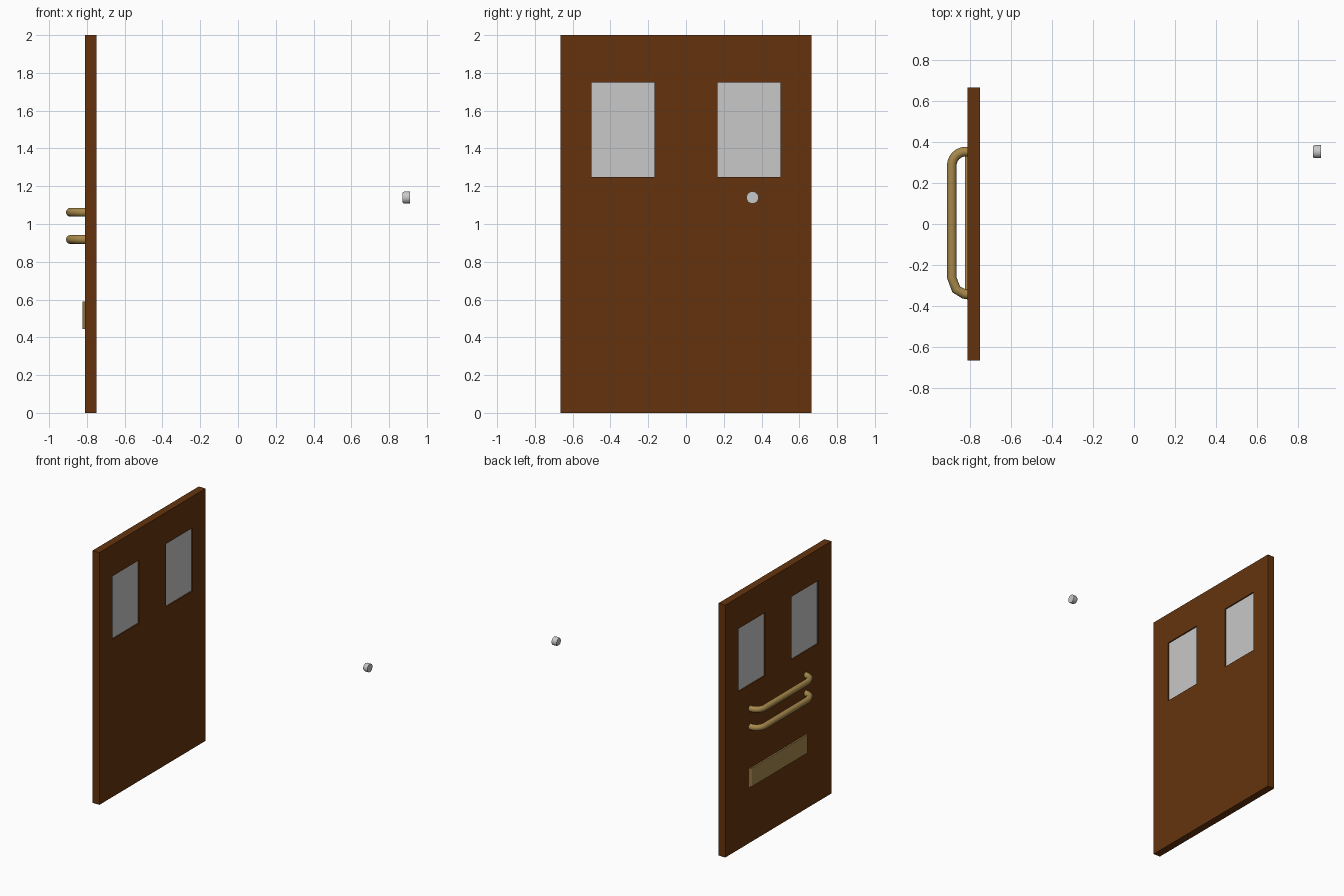
import bpy, bmesh, math
from mathutils import Vector

if "Cube" in bpy.data.objects:
    bpy.data.objects.remove(bpy.data.objects["Cube"])


def material(name, rgb):
    m = bpy.data.materials.new(name)
    m.diffuse_color = (*rgb, 1)
    m.use_nodes = True
    m.node_tree.nodes["Principled BSDF"].inputs["Base Color"].default_value = m.diffuse_color
    return m


wood = material("brown wood", (0.130, 0.034, 0.004))
brass = material("brass", (0.38, 0.245, 0.07))
grey = material("pale grey", (0.58, 0.58, 0.58))


def finish(name, bm, mat, smooth=False):
    bmesh.ops.recalc_face_normals(bm, faces=bm.faces[:])
    me = bpy.data.meshes.new(name)
    bm.to_mesh(me)
    bm.free()
    ob = bpy.data.objects.new(name, me)
    bpy.context.collection.objects.link(ob)
    me.materials.append(mat)
    if smooth:
        bpy.ops.object.select_all(action='DESELECT')
        ob.select_set(True)
        bpy.context.view_layer.objects.active = ob
        bpy.ops.object.shade_smooth_by_angle(angle=math.radians(40))
    return ob


# Door leaf: grid of faces on both sides, window cells left open and recessed
X0, X1, RECESS = -0.81, -0.75, 0.01
ys = [-0.665, -0.5, -0.167, 0.167, 0.5, 0.665]
zs = [0, 1.25, 1.75, 2]
bm = bmesh.new()
windows = []
for x in (X0, X1):
    for i in range(5):
        for j in range(3):
            y0, y1, z0, z1 = ys[i], ys[i + 1], zs[j], zs[j + 1]
            f = bm.faces.new([bm.verts.new((x, y, z)) for y, z in
                              ((y0, z0), (y1, z0), (y1, z1), (y0, z1))])
            if j == 1 and i in (1, 3):
                windows.append(f)
bmesh.ops.remove_doubles(bm, verts=bm.verts[:], dist=1e-5)
bmesh.ops.bridge_loops(bm, edges=[e for e in bm.edges if e.is_boundary])
bmesh.ops.recalc_face_normals(bm, faces=bm.faces[:])
for f in [f for f in bm.faces if abs(f.normal.x) > 0.9
          and 1.3 < f.calc_center_median().z < 1.7
          and 0.3 < abs(f.calc_center_median().y) < 0.4]:
    new = bmesh.ops.extrude_discrete_faces(bm, faces=[f])["faces"][0]
    new.material_index = 1
    side = 1 if new.calc_center_median().x < -0.78 else -1
    bmesh.ops.translate(bm, verts=new.verts[:], vec=(side * RECESS, 0, 0))
door = finish("door_leaf", bm, wood)
door.data.materials.append(grey)


# Pull handles: round tube swept along a path with bent ends
def handle(name, z, r=0.0235, sides=16):
    path = [Vector((X0, -0.343)), Vector((-0.825, -0.341)), Vector((-0.865, -0.318)),
            Vector((-0.887, -0.26))]
    for k in range(7):
        a = math.pi / 2 * k / 6
        path.append(Vector((-0.82 - 0.067 * math.cos(a), 0.282 + 0.07 * math.sin(a))))
    path.append(Vector((X0, 0.352)))
    bm = bmesh.new()
    rings = []
    for k, p in enumerate(path):
        t = (path[min(k + 1, len(path) - 1)] - path[max(k - 1, 0)]).normalized()
        if k in (0, len(path) - 1):
            t = Vector((-1 if k == 0 else 1, 0))
        n = Vector((-t.y, t.x))
        ring = []
        for s in range(sides):
            a = 2 * math.pi * s / sides
            q = p + n * r * math.cos(a)
            ring.append(bm.verts.new((q.x, q.y, z + r * math.sin(a))))
        rings.append(ring)
    for a, b in zip(rings, rings[1:]):
        for s in range(sides):
            u = (s + 1) % sides
            bm.faces.new((a[s], a[u], b[u], b[s]))
    bm.faces.new(rings[0])
    bm.faces.new(rings[-1])
    finish(name, bm, brass, True)


handle("upper_pull_handle", 1.062)
handle("lower_pull_handle", 0.918)

# Letter plate with sloped ends
bm = bmesh.new()
bmesh.ops.create_cube(bm, size=1)
for v in bm.verts:
    outer = v.co.x < 0
    v.co = (-0.822 if outer else X0,
            math.copysign(0.345 if outer else 0.365, v.co.y),
            0.59 if v.co.z > 0 else 0.445)
finish("letter_plate", bm, brass)

# Small separate round lock, chamfered on its inner side
bm = bmesh.new()
rings = []
for x, r in ((0.87, 0.027), (0.88, 0.033), (0.91, 0.033)):
    rings.append([bm.verts.new((x, 0.352 + r * math.cos(math.tau * (s + .5) / 12),
                                1.14 + r * math.sin(math.tau * (s + .5) / 12)))
                  for s in range(12)])
for a, b in zip(rings, rings[1:]):
    for s in range(12):
        u = (s + 1) % 12
        bm.faces.new((a[s], a[u], b[u], b[s]))
bm.faces.new(rings[0])
bm.faces.new(rings[-1])
finish("round_lock", bm, grey, True)
